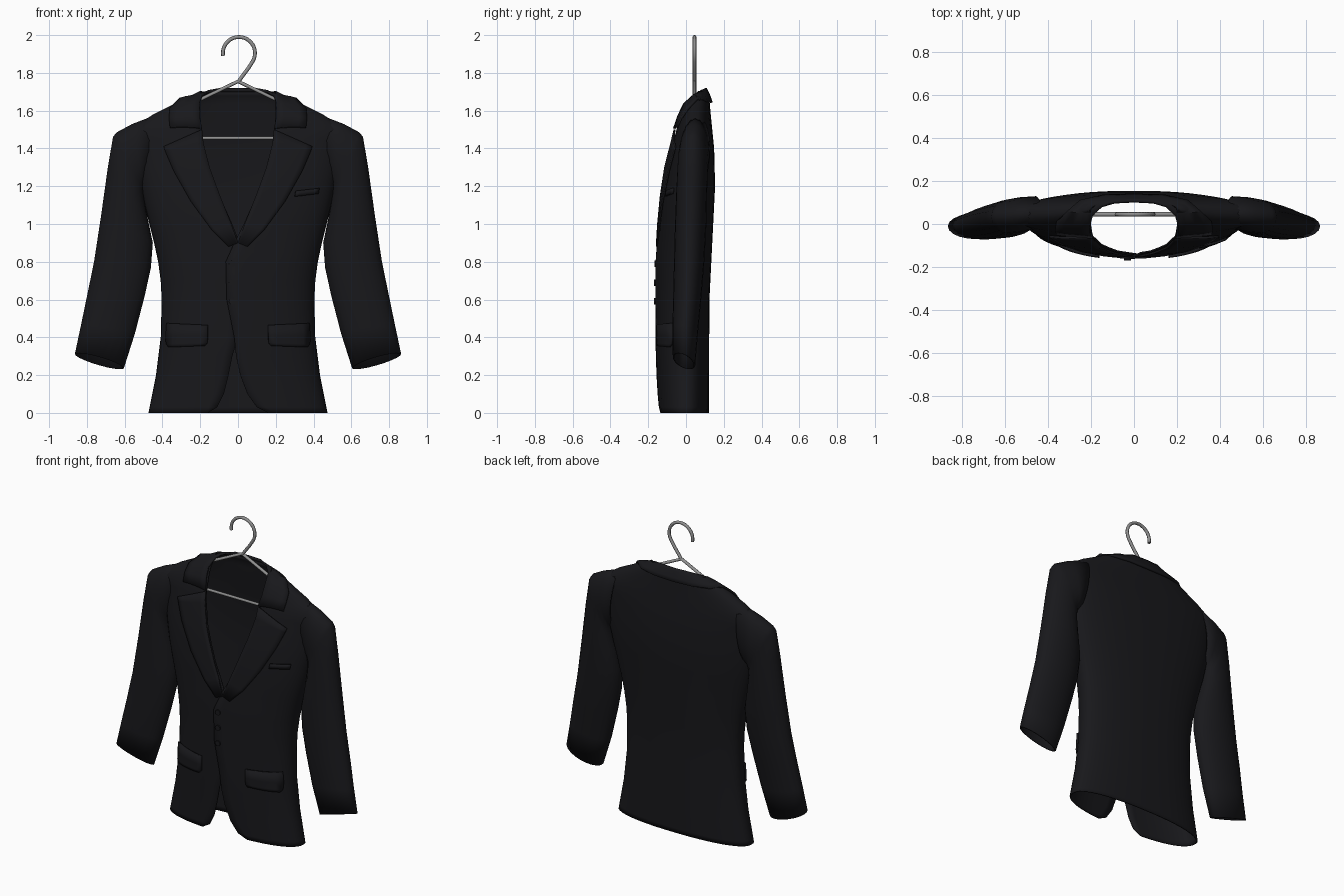
import bpy
from math import sin, cos, pi, radians

if "Cube" in bpy.data.objects:
    bpy.data.objects.remove(bpy.data.objects["Cube"])


def material(name, c):
    m = bpy.data.materials.new(name)
    m.diffuse_color = (*c, 1)
    m.use_nodes = True
    m.node_tree.nodes["Principled BSDF"].inputs["Base Color"].default_value = m.diffuse_color
    return m


CLOTH = material("black_cloth", (0.009, 0.009, 0.011))
METAL = material("grey_metal", (0.28, 0.28, 0.28))


def table(*pairs):
    """Piecewise linear function through (key, value) pairs."""
    def f(z):
        if z <= pairs[0][0]:
            return pairs[0][1]
        for (a, va), (b, vb) in zip(pairs, pairs[1:]):
            if z <= b:
                return va + (vb - va) * (z - a) / (b - a)
        return pairs[-1][1]
    return f


def loft(name, rows, closed=False, mirror=False, thick=0.008, smooth=50):
    """Skin rows of points into a thin cloth panel."""
    n = len(rows[0])
    faces = []
    for r in range(len(rows) - 1):
        for i in range(n if closed else n - 1):
            j = (i + 1) % n
            faces.append((r * n + i, r * n + j, (r + 1) * n + j, (r + 1) * n + i))
    me = bpy.data.meshes.new(name)
    me.from_pydata([p for r in rows for p in r], [], faces)
    me.validate()
    ob = bpy.data.objects.new(name, me)
    bpy.context.collection.objects.link(ob)
    me.materials.append(CLOTH)
    bpy.ops.object.select_all(action='DESELECT')
    ob.select_set(True)
    bpy.context.view_layer.objects.active = ob
    bpy.ops.object.shade_smooth_by_angle(angle=radians(smooth))
    if mirror:
        ob.modifiers.new("mirror", 'MIRROR')
    s = ob.modifiers.new("thickness", 'SOLIDIFY')
    s.thickness, s.offset = thick, 0
    return ob


# Torso measurements by height: half width, front, back and side depth
width = table((0, .47), (.2, .43), (.4, .405), (.6, .40), (.75, .408), (.9, .44), (1.1, .49), (1.25, .52),
              (1.4, .535), (1.5, .565), (1.575, .45), (1.61, .38), (1.66, .28), (1.7, .2))
front = table((0, -.137), (.4, -.147), (.8, -.146), (1.1, -.128), (1.3, -.1), (1.5, -.05), (1.6, -.015),
              (1.65, .01), (1.7, .06))
back = table((0, .117), (.6, .12), (1, .14), (1.2, .15), (1.4, .145), (1.6, .125), (1.66, .12), (1.7, .105))
side = table((0, 0), (1, .02), (1.3, .04), (1.6, .05), (1.7, .065))
# Front edges of the two overlapping panels
neck = ((1.1, .075), (1.2, .115), (1.3, .15), (1.45, .19), (1.6, .2), (1.7, .2))
edge_r = table((0, .16), (.03, .1), (.1, .05), (.2, .012), (.3, -.01), (.4, -.02), (.5, -.04), (.6, -.06),
               (.8, -.065), (.9, -.02), (1, .03), *neck)
edge_l = table((0, .16), (.03, .11), (.1, .075), (.2, .05), (.3, .03), (.4, 0), (.8, -.03), (.9, -.01),
               (1, .03), *neck)


def depth(x, z, lim):
    k = min(1, abs(x) / width(z))
    return side(z) + (lim(z) - side(z)) * (1 - k ** 2.3) ** (1 / 2.3)


def torso_row(z):
    w, n = width(z), 12
    row = []
    for i in range(n):
        x = edge_l(z) + (w - edge_l(z)) * sin(i / n * pi / 2)
        row.append((-x, depth(x, z, front), z))
    for i in range(2 * n + 1):
        x = -w * cos(i / (2 * n) * pi)
        row.append((x, depth(x, z, back), z))
    for i in reversed(range(n)):
        x = edge_r(z) + (w - edge_r(z)) * sin(i / n * pi / 2)
        lift = .011 * max(0, 1 - max(0, x) / .15) if z < 1 else 0
        row.append((x, depth(x, z, front) - lift, z))
    return row


levels = [0, .03, .06, .1, .15, .2, .3, .4, .5, .6, .7, .8, .85, .9, .95, 1, 1.1, 1.2, 1.3, 1.4, 1.45, 1.5,
          1.54, 1.575, 1.61, 1.635, 1.66, 1.68, 1.7]
loft("jacket_body", [torso_row(z) for z in levels])

# Sleeves: rings given by outer x,z, inner x,z, front y, back y
rings = [(.43, 1.575, .48, 1.22, -.02, .125), (.56, 1.525, .5, 1.19, -.035, .12),
         (.64, 1.482, .5, 1.15, -.04, .113), (.658, 1.46, .495, 1.1, -.042, .11),
         (.685, 1.3, .48, 1.02, -.048, .108), (.72, 1.05, .455, .9, -.055, .103),
         (.758, .8, .465, .77, -.06, .092), (.795, .62, .498, .62, -.064, .078),
         (.828, .46, .55, .42, -.068, .06), (.86, .31, .608, .238, -.066, .045)]
sleeve = []
for k, (ox, oz, ix, iz, f, b) in enumerate(rings):
    tilt = .022 * max(0, k - 7) / 2
    ring = []
    for i in range(20):
        c, s = cos(2 * pi * i / 20), sin(2 * pi * i / 20)
        ring.append(((ox + ix) / 2 + c * (ox - ix) / 2, (f + b) / 2 + s * (b - f) / 2,
                     (oz + iz) / 2 + c * (oz - iz) / 2 - s * tilt))
    sleeve.append(ring)
loft("sleeves", sleeve, closed=True, mirror=True)


def patch(name, a, b, off, mirror=True, n=6, thick=.01):
    """Cloth piece lying on the chest between two edge lines of (x, z)."""
    rows = []
    for (ax, az), (bx, bz) in zip(a, b):
        row = []
        for i in range(n + 1):
            x, z = ax + (bx - ax) * i / n, az + (bz - az) * i / n
            row.append((x, depth(x, z, front) - off, z))
        rows.append(row)
    loft(name, rows, mirror=mirror, thick=thick)


# Lapels
patch("lapels", [(.0, .9), (.035, 1), (.095, 1.15), (.15, 1.3), (.183, 1.43), (.19, 1.5)],
      [(.05, .88), (.14, .97), (.25, 1.12), (.34, 1.28), (.385, 1.385), (.393, 1.41)], .014)

# Pocket flaps and breast pocket welt
patch("pocket_flaps", [(.16, .465), (.16, .41), (.162, .37), (.175, .355)],
      [(.375, .475), (.38, .41), (.378, .365), (.365, .348)], .012, thick=.014)
patch("breast_pocket", [(.3, 1.145), (.305, 1.175)], [(.425, 1.16), (.43, 1.19)], .01, mirror=False)

# Collar: half of it, from the notch round to the back of the neck
inner = [(.19, depth(.19, 1.51, front) - .02, 1.505), (.203, depth(.2, 1.57, front) - .02, 1.57),
         (.205, -.01, 1.635), (.19, .04, 1.68), (.15, .08, 1.705), (.09, .1, 1.717), (0, .105, 1.717)]
outer = [(.36, depth(.36, 1.51, front) - .018, 1.51), (.365, depth(.36, 1.56, front) - .018, 1.56),
         (.36, .01, 1.61), (.31, .06, 1.662), (.25, .108, 1.652), (.14, .132, 1.645), (0, .136, 1.642)]
rows = []
for a, b in zip(inner, outer):
    row = []
    for i in range(5):
        t = i / 4
        x, y, z = (p + (q - p) * t for p, q in zip(a, b))
        row.append((x, y, z + .02 * t * (1 - t)))
    rows.append(row)
loft("collar", rows, mirror=True, thick=.012)

# Buttons
for k, z in enumerate((.79, .69, .59)):
    bpy.ops.mesh.primitive_cylinder_add(vertices=16, radius=.017, depth=.012, rotation=(pi / 2, 0, 0),
                                        location=(-.03, front(z) - .016, z))
    bpy.context.object.name = f"button_{k + 1}"
    bpy.context.object.data.materials.append(CLOTH)


def wire(name, pts, cyclic=False):
    cu = bpy.data.curves.new(name, 'CURVE')
    cu.dimensions = '3D'
    cu.bevel_depth, cu.bevel_resolution, cu.use_fill_caps = .01, 2, True
    sp = cu.splines.new('POLY')
    sp.points.add(len(pts) - 1)
    for p, (x, z) in zip(sp.points, pts):
        p.co = (x, .045, z, 1)
    sp.use_cyclic_u = cyclic
    cu.materials.append(METAL)
    bpy.context.collection.objects.link(bpy.data.objects.new(name, cu))


# Wire hanger
hook = [(.005 + .085 * cos(radians(a)), 1.905 + .085 * sin(radians(a))) for a in range(-30, 191, 10)]
wire("hanger_hook", [(0, 1.75), (.025, 1.785), (.055, 1.825)] + hook)
wire("hanger_frame", [(0, 1.755), (.49, 1.52), (.52, 1.49), (.5, 1.455), (-.5, 1.455), (-.52, 1.49),
                      (-.49, 1.52)], True)
